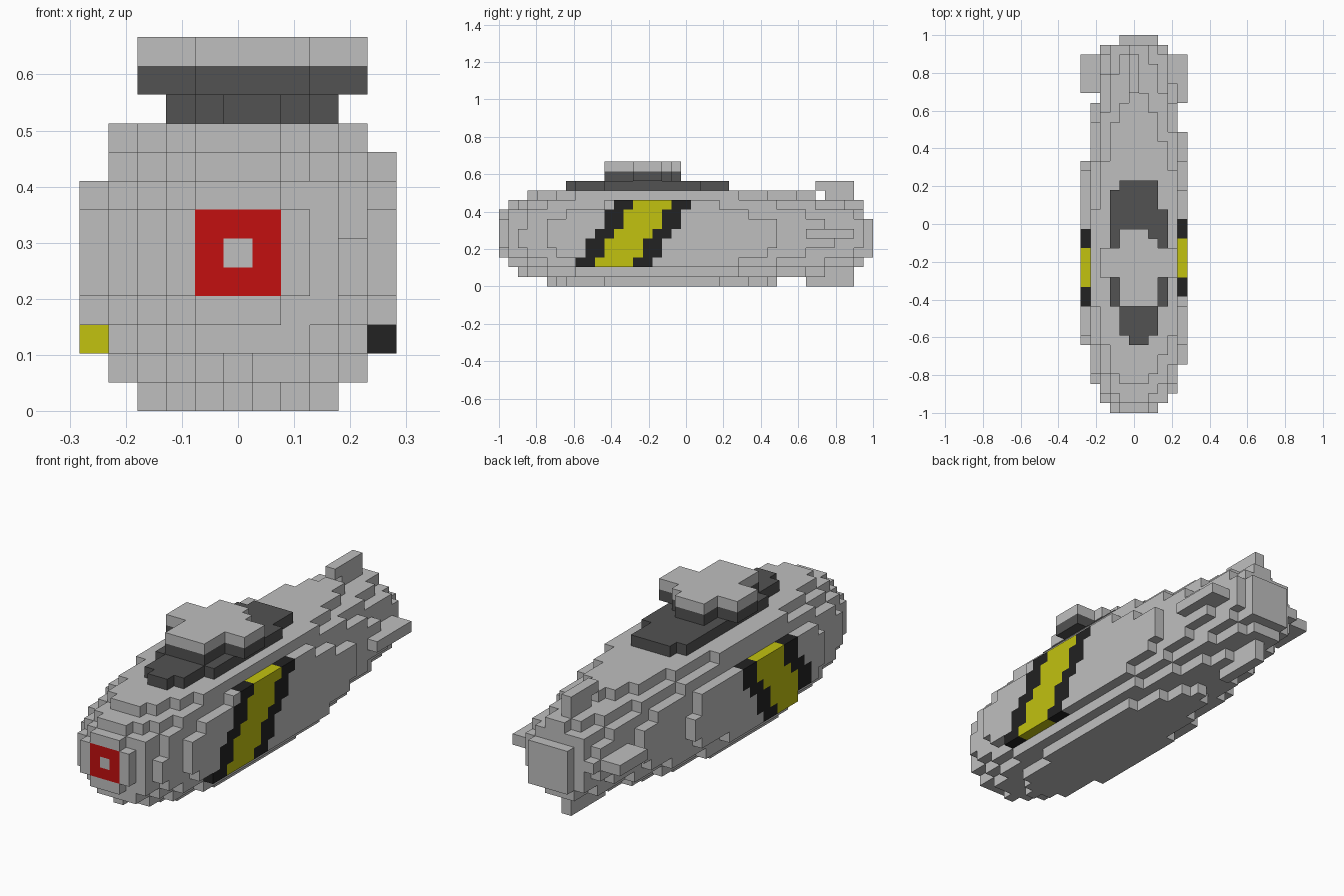
import bpy, bmesh, math

if "Cube" in bpy.data.objects:
    bpy.data.objects.remove(bpy.data.objects["Cube"], do_unlink=True)

U = 2 / 39                 # edge length of one block
CX, CZ = 0.2, -0.1         # slight offset of the hull axis, in blocks


def material(name, r, g, b):
    m = bpy.data.materials.new(name)
    m.use_nodes = True
    m.diffuse_color = (r, g, b, 1)
    m.node_tree.nodes["Principled BSDF"].inputs["Base Color"].default_value = (r, g, b, 1)
    return m


light_grey = material("light grey", 0.52, 0.52, 0.52)
dark_grey = material("dark grey", 0.084, 0.084, 0.084)
black = material("black", 0.016, 0.016, 0.016)
yellow = material("yellow", 0.54, 0.54, 0.005)
red = material("red", 0.54, 0.005, 0.005)


def box(i0, i1, j0, j1, k0, k1):
    """Blocks in an inclusive index range."""
    return {(i, j, k) for i in range(i0, i1 + 1)
            for j in range(j0, j1 + 1) for k in range(k0, k1 + 1)}


# Hull radius in blocks for each slice, from bow to stern
radii = ([2.5, 3.5, 3.95, 4.4, 4.75, 4.95, 5.18, 5.38, 5.61, 5.61, 5.61]
         + [6.0] * 10
         + [5.8, 5.8, 5.61, 5.61, 5.3, 5.19, 5.17, 4.95]
         + [4.78, 4.65, 4.45, 4.2, 4.05, 3.95, 3.7, 3.5, 3.25])


def in_slice(i, k, r):
    return math.hypot(i - 5 - CX, k - 5 - CZ) <= r


hull, deck = set(), set()
for j, r in enumerate(radii):
    for i in range(11):
        hull |= {(i, j, k) for k in range(10) if in_slice(i, k, r)}
        # Raised dark deck along the top
        if 7 <= j <= 23 and in_slice(i, 10, r - 0.17):
            deck.add((i, j, 10))
hull |= box(4, 7, 38, 38, 3, 6)    # stern cap

# Slanted stripes on both outer side panels
stripe_black, stripe_yellow = set(), set()
for c in hull:
    i, j, k = c
    if i in (0, 10):
        step = j - round(8 + (k - 2) * 2 / 3)
        if 2 <= step <= 5:
            stripe_yellow.add(c)
        elif 0 <= step <= 7:
            stripe_black.add(c)

# Square red ring on the nose
nose_ring = box(4, 6, 0, 0, 4, 6) - {(5, 0, 5)}
hull -= stripe_black | stripe_yellow | nose_ring


# Cross shaped tower
def tower(k):
    return box(4, 7, 11, 17, k, k) | box(4, 6, 18, 18, k, k) | box(2, 9, 14, 16, k, k)


# Tail fins
top_fin = box(5, 5, 33, 36, 10, 10) | box(5, 5, 34, 36, 8, 9)
bottom_fin = box(5, 5, 32, 36, 0, 2)
left_fin = box(8, 10, 32, 36, 5, 5)
right_fin = box(0, 2, 33, 36, 5, 5)

parts = [
    ("hull", hull, light_grey),
    ("stripe_black", stripe_black, black),
    ("stripe_yellow", stripe_yellow, yellow),
    ("nose_ring", nose_ring, red),
    ("deck", deck, dark_grey),
    ("tower_base", tower(11), dark_grey),
    ("tower_top", tower(12), light_grey),
    ("top_fin", top_fin - hull, light_grey),
    ("bottom_fin", bottom_fin - hull, light_grey),
    ("left_fin", left_fin - hull, light_grey),
    ("right_fin", right_fin - hull, light_grey),
]
solid = set().union(*(cells for _, cells, _ in parts))


def build(name, cells, mat):
    """Make one mesh from the exposed sides of a set of blocks."""
    bm = bmesh.new()
    verts = {}

    def vert(p):
        if p not in verts:
            verts[p] = bm.verts.new(((p[0] - 5.5) * U, (p[1] - 19.5) * U, p[2] * U))
        return verts[p]

    for c in sorted(cells):
        for axis in range(3):
            for side in (0, 1):
                n = list(c)
                n[axis] += 2 * side - 1
                if tuple(n) in solid:
                    continue
                corners = []
                for a, b in ((0, 0), (1, 0), (1, 1), (0, 1)):
                    p = list(c)
                    p[axis] += side
                    p[(axis + 1) % 3] += a
                    p[(axis + 2) % 3] += b
                    corners.append(vert(tuple(p)))
                bm.faces.new(corners if side else corners[::-1])
    mesh = bpy.data.meshes.new(name)
    bm.to_mesh(mesh)
    bm.free()
    mesh.materials.append(mat)
    bpy.context.collection.objects.link(bpy.data.objects.new(name, mesh))


for part in parts:
    build(*part)
